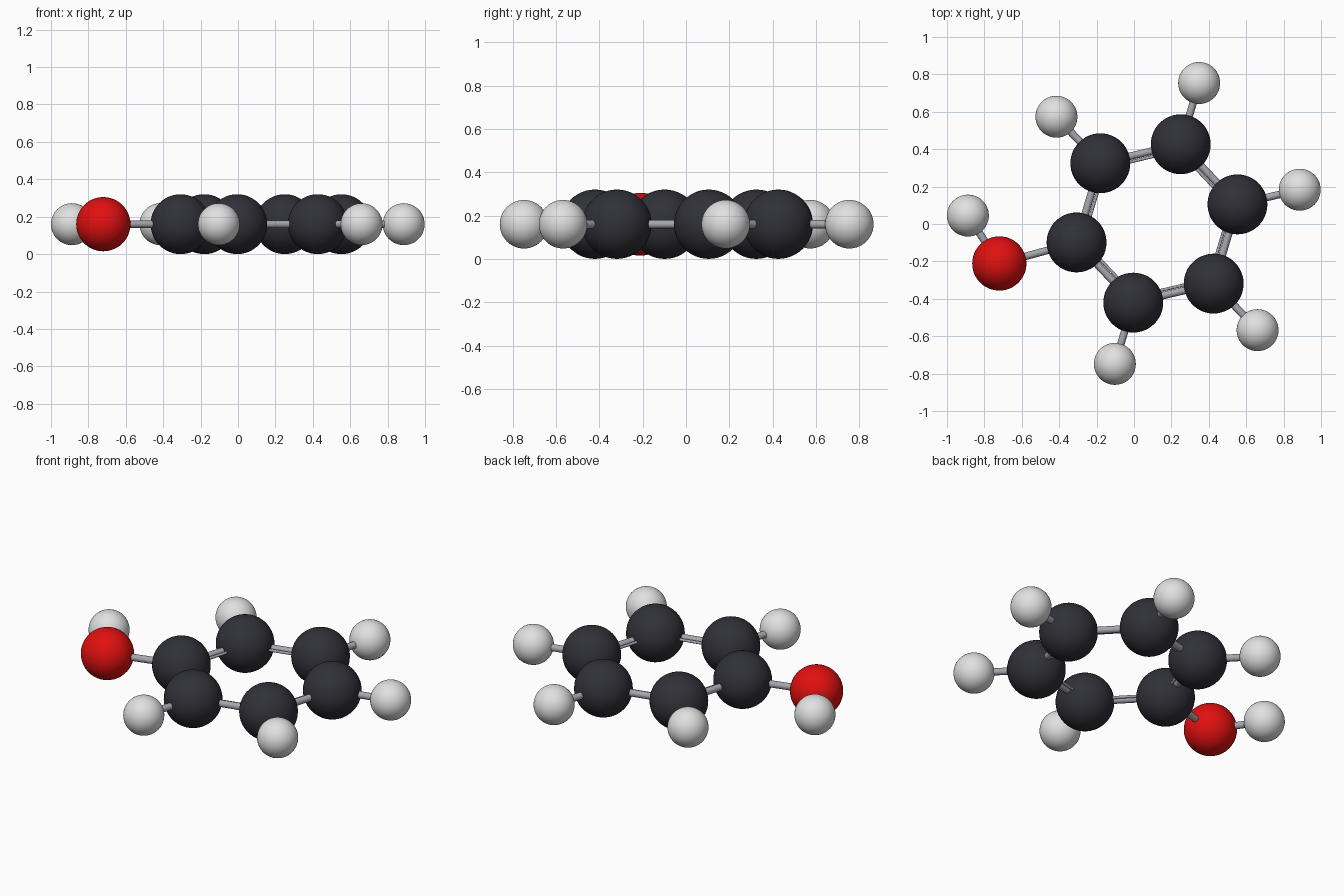
import bpy
from math import cos, sin, radians
from mathutils import Vector

cube = bpy.data.objects.get("Cube")
if cube:
    bpy.data.objects.remove(cube, do_unlink=True)


def material(name, colour, roughness=0.4):
    m = bpy.data.materials.new(name)
    m.use_nodes = True
    m.diffuse_color = (*colour, 1)
    shader = m.node_tree.nodes["Principled BSDF"]
    shader.inputs["Base Color"].default_value = (*colour, 1)
    shader.inputs["Roughness"].default_value = roughness
    return m


CHARCOAL = material("charcoal", (0.03, 0.03, 0.04))
RED = material("red", (0.75, 0.005, 0.005))
WHITE = material("pale grey", (0.75, 0.75, 0.75))
GREY = material("bond grey", (0.38, 0.38, 0.42))

Z = 0.16
CENTRE = Vector((0.123, 0.003, Z))


def polar(angle, distance):
    a = radians(angle)
    return CENTRE + Vector((cos(a), sin(a), 0)) * distance


def finish(name, mat):
    ob = bpy.context.object
    ob.name = name
    ob.data.materials.append(mat)
    bpy.ops.object.shade_smooth_by_angle()
    return ob


def atom(name, place, radius, mat):
    bpy.ops.mesh.primitive_uv_sphere_add(
        segments=48, ring_count=24, radius=radius, location=place)
    finish(name, mat)


def bond(name, a, b, radius=0.02, offset=0.0):
    # A rod from a to b, moved sideways in the plane of the ring
    d = b - a
    side = Vector((-d.y, d.x, 0)).normalized() * offset
    bpy.ops.mesh.primitive_cylinder_add(
        vertices=20, radius=radius, depth=d.length, location=(a + b) / 2 + side)
    ob = finish(name, GREY)
    ob.rotation_euler = d.to_track_quat("Z", "Y").to_euler()


# Six-sided ring, with a small sphere on every corner but one
ring = [polar(13.3 + 60 * i, 0.442) for i in range(6)]
for i, corner in enumerate(ring):
    atom(f"ring_atom_{i + 1}", corner, 0.16, CHARCOAL)
    following = ring[(i + 1) % 6]
    bond(f"ring_rod_{i + 1}", corner, following)
    # Thin second rod inside the ring
    bond(f"ring_inner_rod_{i + 1}", corner, following, 0.008, 0.03)
    if i != 3:
        tip = polar(13.3 + 60 * i, 0.784)
        atom(f"outer_atom_{i + 1}", tip, 0.112, WHITE)
        bond(f"outer_rod_{i + 1}", corner, tip)

# Side group: red sphere with its own small pale sphere
red_place = Vector((-0.72, -0.211, Z))
end_place = Vector((-0.888, 0.045, Z))
atom("red_atom", red_place, 0.145, RED)
atom("red_atom_tip", end_place, 0.112, WHITE)
bond("red_rod", ring[3], red_place)
bond("red_tip_rod", red_place, end_place)
